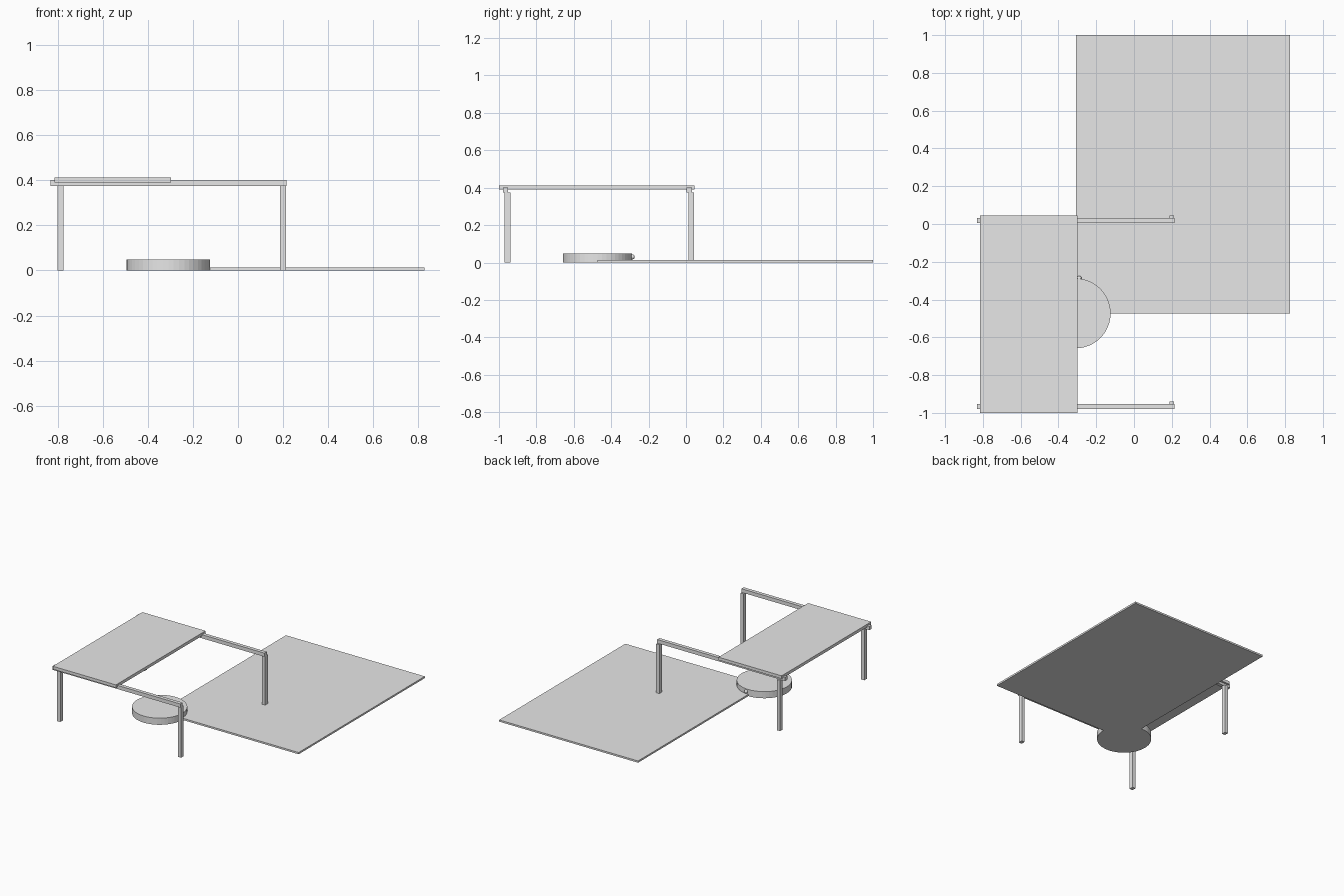
import bpy

if "Cube" in bpy.data.objects:
    bpy.data.objects.remove(bpy.data.objects["Cube"])

grey = bpy.data.materials.new("light_grey")
grey.diffuse_color = (0.8, 0.8, 0.8, 1)
grey.use_nodes = True
grey.node_tree.nodes["Principled BSDF"].inputs["Base Color"].default_value = grey.diffuse_color


def finish(name):
    obj = bpy.context.object
    obj.name = name
    obj.data.materials.append(grey)
    return obj


def box(name, x, y, z):
    """Box given as (min, max) on each axis."""
    spans = (x, y, z)
    bpy.ops.mesh.primitive_cube_add(size=1, location=[(a + b) / 2 for a, b in spans])
    obj = finish(name)
    obj.scale = [b - a for a, b in spans]
    bpy.ops.object.transform_apply(location=False, rotation=False, scale=True)
    return obj


# Ground slab
box("ground_slab", (-0.308, 0.827), (-0.473, 1.0), (0, 0.013))

# Round tub centred on the slab corner
bpy.ops.mesh.primitive_cylinder_add(vertices=48, radius=0.185, depth=0.049,
                                    location=(-0.309, -0.473, 0.0245))
finish("round_tub")

# Small knob on the tub rim
bpy.ops.mesh.primitive_uv_sphere_add(segments=12, ring_count=8, radius=0.013,
                                     location=(-0.29, -0.287, 0.03))
finish("rim_knob")
bpy.ops.object.shade_smooth_by_angle()

# Two frames, each a beam on a pair of posts
for side, y in (("front", -0.979), ("back", 0.004)):
    box(side + "_beam", (-0.832, 0.214), (y, y + 0.027), (0.374, 0.401))
    for end, x in (("left", -0.800), ("right", 0.187)):
        box(f"{side}_{end}_post", (x, x + 0.026), (y + 0.009, y + 0.040), (0, 0.374))

# Roof panel, slightly sunk over the beams
box("roof_panel", (-0.814, -0.298), (-1.0, 0.046), (0.391, 0.413))
